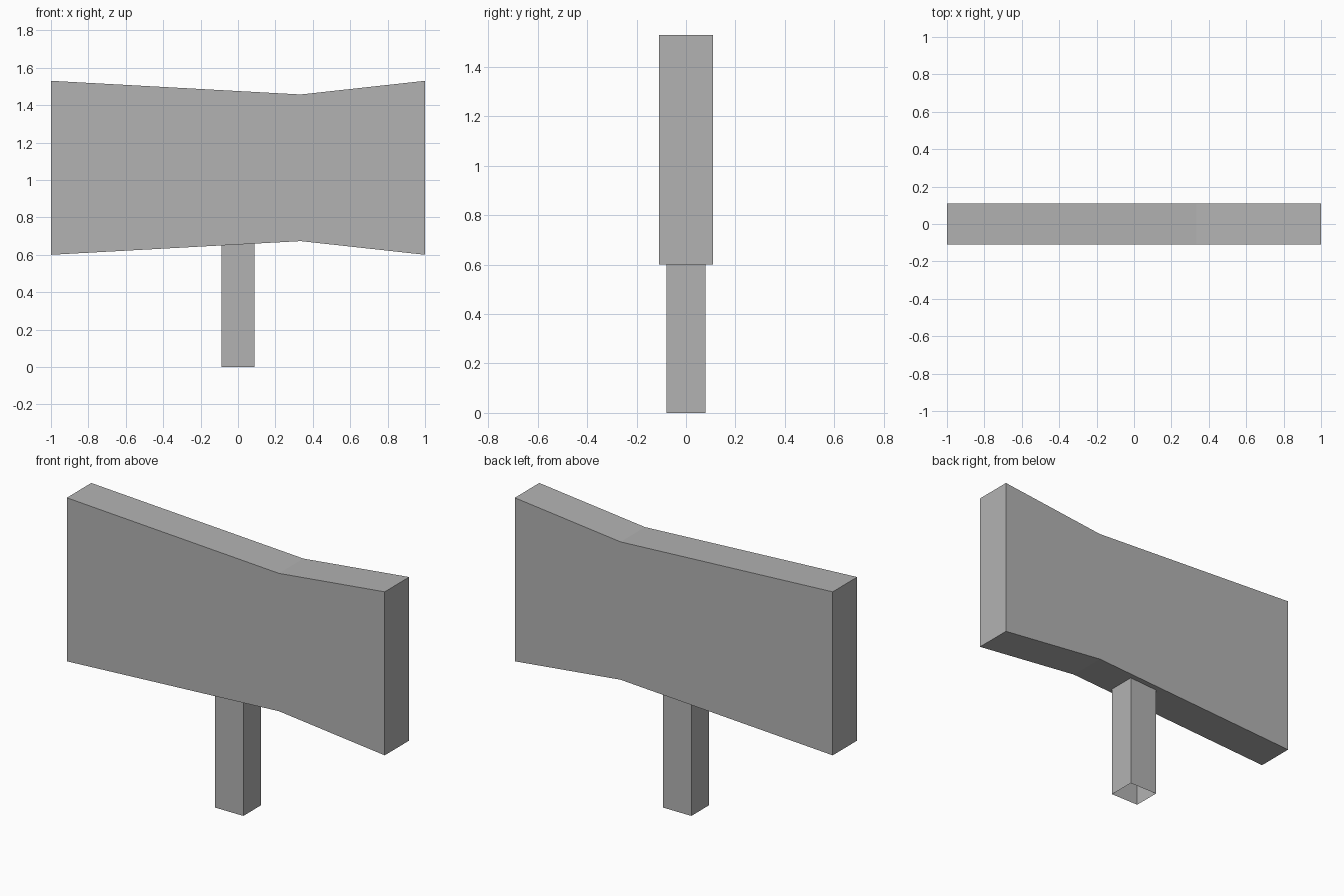
import bpy
import bmesh

cube = bpy.data.objects.get("Cube")
if cube:
    bpy.data.objects.remove(cube, do_unlink=True)

grey = bpy.data.materials.new("plain grey")
grey.use_nodes = True
colour = (0.45, 0.45, 0.45, 1)
grey.diffuse_color = colour
grey.node_tree.nodes["Principled BSDF"].inputs["Base Color"].default_value = colour


def finish(name, bm):
    bmesh.ops.recalc_face_normals(bm, faces=bm.faces)
    mesh = bpy.data.meshes.new(name)
    bm.to_mesh(mesh)
    bm.free()
    mesh.materials.append(grey)
    obj = bpy.data.objects.new(name, mesh)
    bpy.context.collection.objects.link(obj)


# Sign board: waisted outline extruded through its thickness
outline = [(-1, 0.6), (0.335, 0.673), (1, 0.6),
           (1, 1.53), (0.335, 1.457), (-1, 1.53)]
half_depth = 0.11
bm = bmesh.new()
front = bm.faces.new([bm.verts.new((x, -half_depth, z)) for x, z in outline])
extruded = bmesh.ops.extrude_face_region(bm, geom=[front], use_keep_orig=True)
back = [v for v in extruded["geom"] if isinstance(v, bmesh.types.BMVert)]
bmesh.ops.translate(bm, verts=back, vec=(0, 2 * half_depth, 0))
finish("sign_board", bm)

# Post: square tube, open at both ends, its top tucked into the board
post_top = 0.665
bm = bmesh.new()
bmesh.ops.create_cube(bm, size=1)
for v in bm.verts:
    v.co = (v.co.x * 0.178, v.co.y * 0.158, (v.co.z + 0.5) * post_top)
caps = [f for f in bm.faces if abs(f.normal.z) > 0.9]
bmesh.ops.delete(bm, geom=caps, context="FACES_ONLY")
finish("post", bm)
